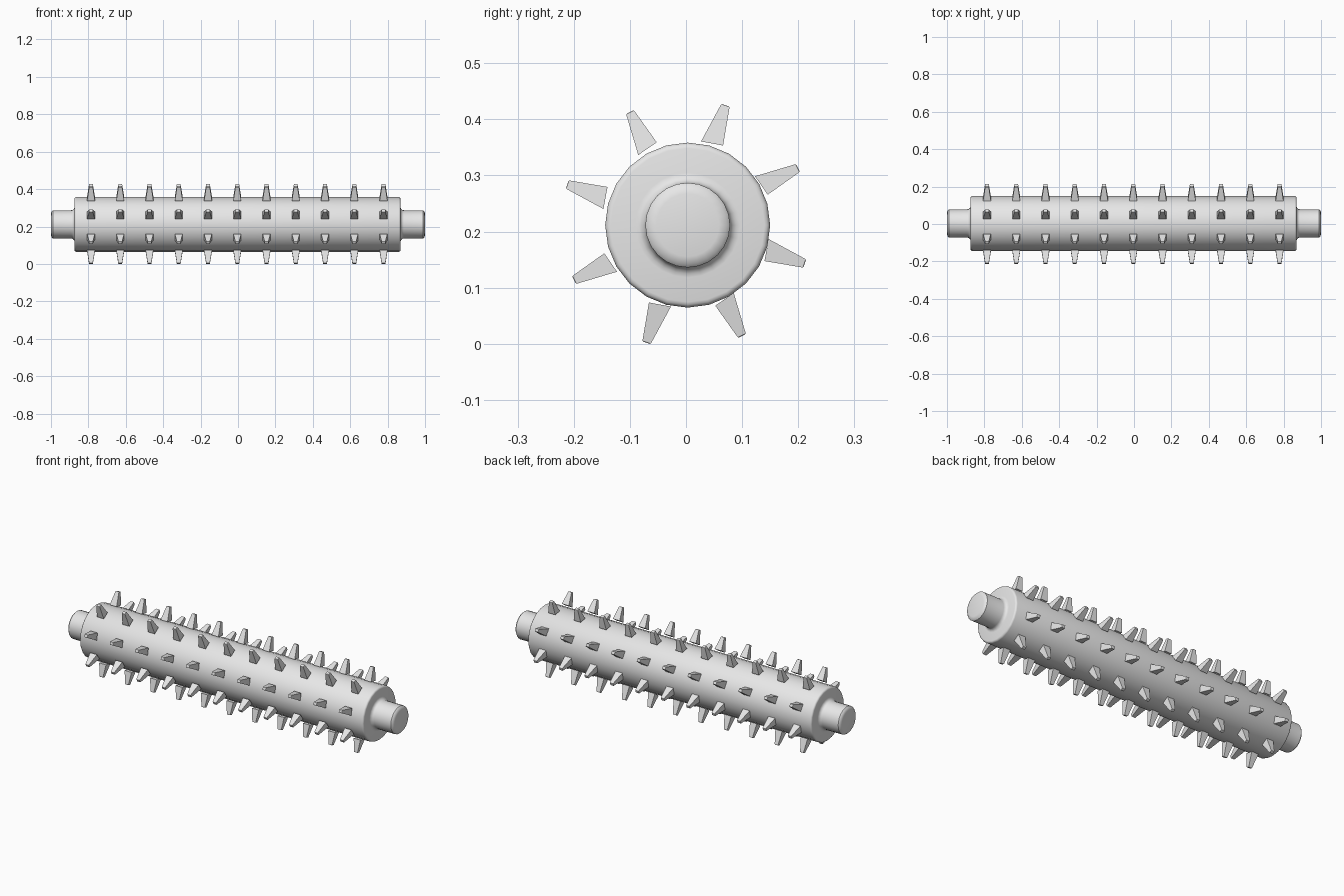
import bpy, bmesh
from math import cos, sin, pi, radians

if "Cube" in bpy.data.objects:
    bpy.data.objects.remove(bpy.data.objects["Cube"], do_unlink=True)

SIDES = 24
AXIS_Z = 0.2135

grey = bpy.data.materials.new("light_grey")
grey.use_nodes = True
grey.diffuse_color = (0.8, 0.8, 0.8, 1)
grey.node_tree.nodes["Principled BSDF"].inputs["Base Color"].default_value = (0.8, 0.8, 0.8, 1)


def finish(bm, name):
    bmesh.ops.recalc_face_normals(bm, faces=bm.faces)
    mesh = bpy.data.meshes.new(name)
    bm.to_mesh(mesh)
    bm.free()
    mesh.materials.append(grey)
    return mesh


def add_object(name, mesh, location):
    ob = bpy.data.objects.new(name, mesh)
    ob.location = location
    bpy.context.collection.objects.link(ob)
    return ob


# Roller drum with rounded rims, filleted necks and stub shafts
def end_profile(side, drum_end):
    points = [(1 - 0.0, 0.056), (0.997, 0.069), (0.99, 0.0755)]
    # concave fillet between shaft and drum face
    for i in range(5):
        a = i * pi / 8
        points.append((drum_end + 0.018 * (1 - sin(a)), 0.0755 + 0.018 * (1 - cos(a))))
    # rounded rim
    for i in range(4):
        a = i * pi / 6
        points.append((drum_end - 0.01 * (1 - cos(a)), 0.137 + 0.01 * sin(a)))
    return [(side * x, r) for x, r in points]


bm = bmesh.new()
profile = end_profile(-1, 0.874) + end_profile(1, 0.869)[::-1]
rings = []
for x, r in profile:
    angles = [2 * pi * i / SIDES for i in range(SIDES)]
    rings.append([bm.verts.new((x, r * cos(a), r * sin(a))) for a in angles])
for a, b in zip(rings, rings[1:]):
    for i in range(SIDES):
        j = (i + 1) % SIDES
        bm.faces.new((a[i], a[j], b[j], b[i]))
bm.faces.new(rings[0])
bm.faces.new(rings[-1])
roller = add_object("roller", finish(bm, "roller"), (0, 0.003, AXIS_Z - 0.002))
bpy.context.view_layer.objects.active = roller
roller.select_set(True)
bpy.ops.object.shade_smooth_by_angle(angle=radians(40))


# Ring of eight tapered spikes with slightly slanted bases
def add_spike(bm, angle):
    def corner(x, t, u):
        return bm.verts.new((x, u * cos(angle) - t * sin(angle), u * sin(angle) + t * cos(angle)))
    base = [corner(x, t, 0.151 - 0.14 * t)
            for x, t in ((-0.021, -0.0185), (0.021, -0.0185), (0.021, 0.021), (-0.021, 0.021))]
    tip = [corner(x, t, 0.223)
           for x, t in ((-0.01, -0.0078), (0.01, -0.0078), (0.01, 0.0078), (-0.01, 0.0078))]
    bm.faces.new(base)
    cap = bm.faces.new(tip)
    for i in range(4):
        j = (i + 1) % 4
        bm.faces.new((base[i], base[j], tip[j], tip[i]))
    return list(cap.edges)


bm = bmesh.new()
tip_edges = []
for k in range(8):
    tip_edges += add_spike(bm, radians(71.6 + 45 * k))
bmesh.ops.bevel(bm, geom=tip_edges, offset=0.002, segments=2, profile=0.5, affect='EDGES')
spike_mesh = finish(bm, "spike_ring")

for n in range(11):
    add_object(f"spike_ring_{n + 1}", spike_mesh, (-0.004 + 0.1564 * (n - 5), 0, AXIS_Z))
